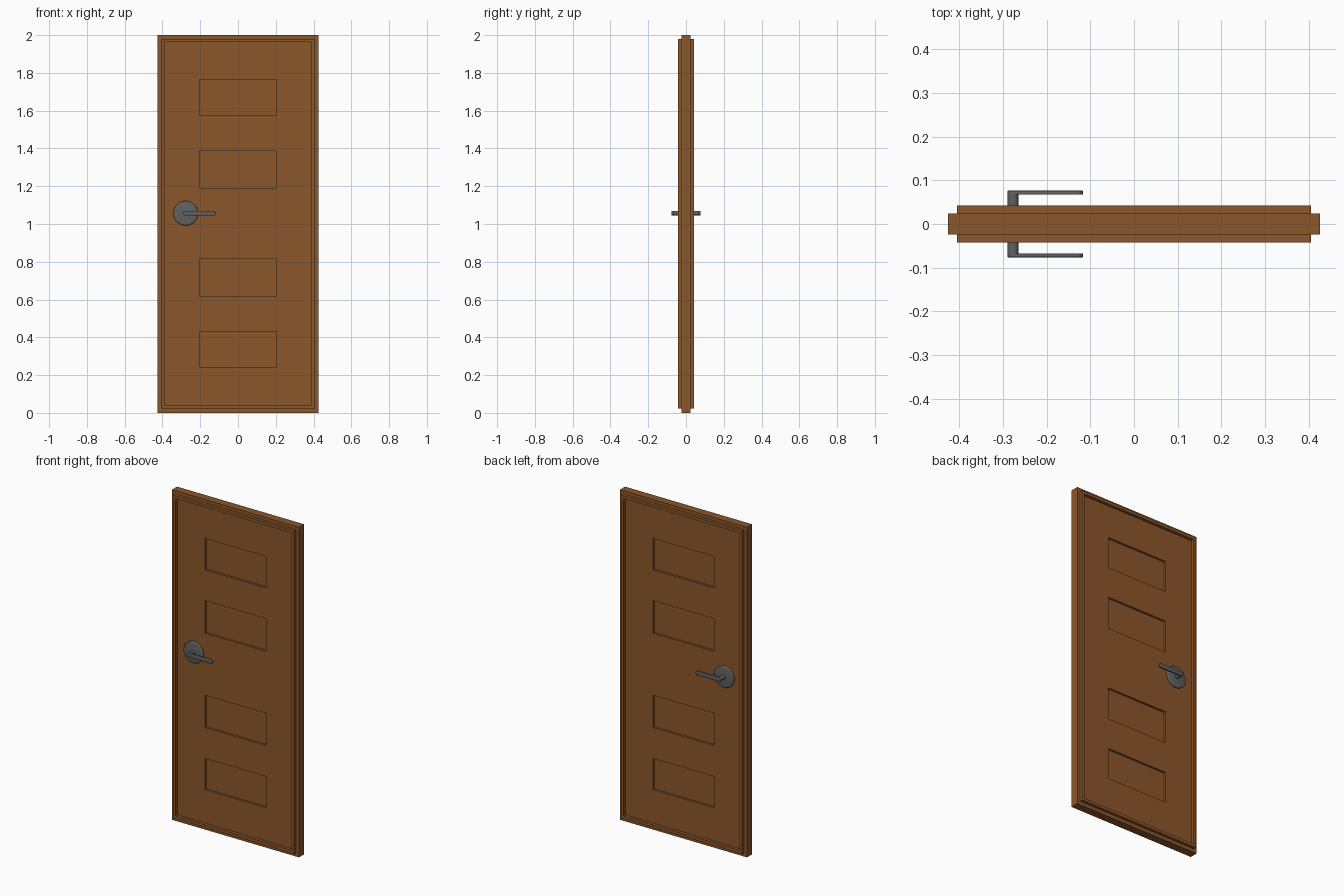
import bpy
import bmesh
import math
from mathutils import Matrix, Vector

if "Cube" in bpy.data.objects:
    bpy.data.objects.remove(bpy.data.objects["Cube"], do_unlink=True)


def make_material(name, color):
    mat = bpy.data.materials.new(name)
    mat.use_nodes = True
    mat.diffuse_color = color
    mat.node_tree.nodes["Principled BSDF"].inputs["Base Color"].default_value = color
    return mat


WOOD = make_material("brown wood", (0.26, 0.093, 0.024, 1))
METAL = make_material("grey metal", (0.12, 0.12, 0.12, 1))

HALF_W, HEIGHT = 0.426, 2.0
CORE_Y, TRIM_Y, HANDLE_Y = 0.0245, 0.0422, 0.0765
PANEL_HALF, PANEL_DEPTH = 0.2035, 0.012
PANELS = [(0.242, 0.431), (0.619, 0.814), (1.19, 1.387), (1.574, 1.764)]
HANDLE_X, HANDLE_Z = -0.277, 1.057


def finish(name, bm, mat, smooth=False):
    bmesh.ops.recalc_face_normals(bm, faces=bm.faces)
    mesh = bpy.data.meshes.new(name)
    bm.to_mesh(mesh)
    bm.free()
    mesh.materials.append(mat)
    obj = bpy.data.objects.new(name, mesh)
    bpy.context.collection.objects.link(obj)
    if smooth:
        bpy.ops.object.select_all(action="DESELECT")
        obj.select_set(True)
        bpy.context.view_layer.objects.active = obj
        bpy.ops.object.shade_smooth_by_angle(angle=math.radians(35))
    return obj


def extrude_outline(points, y0, y1):
    """Solid from an (x, z) outline extruded along y."""
    bm = bmesh.new()
    face = bm.faces.new([bm.verts.new((x, y0, z)) for x, z in points])
    out = bmesh.ops.extrude_face_region(bm, geom=[face], use_keep_orig=True)
    moved = [v for v in out["geom"] if isinstance(v, bmesh.types.BMVert)]
    bmesh.ops.translate(bm, verts=moved, vec=(0, y1 - y0, 0))
    bmesh.ops.recalc_face_normals(bm, faces=bm.faces)
    return bm


def arc(cx, cz, r, start, end, steps):
    return [(cx + r * math.cos(start + (end - start) * i / steps),
             cz + r * math.sin(start + (end - start) * i / steps))
            for i in range(steps + 1)]


def bevel_outer_rim(bm, y, width):
    rim = [e for e in bm.edges if all(abs(v.co.y - y) < 1e-5 for v in e.verts)]
    bmesh.ops.bevel(bm, geom=rim, offset=width, segments=3, profile=0.5, affect="EDGES")


# Door slab with four sunken panels on both sides
bm = bmesh.new()
bmesh.ops.create_cube(bm, size=1, matrix=Matrix.Translation((0, 0, HEIGHT / 2))
                      @ Matrix.Diagonal((2 * HALF_W, 2 * CORE_Y, HEIGHT, 1)))
cuts = [(Vector((x, 0, 0)), Vector((1, 0, 0))) for x in (-PANEL_HALF, PANEL_HALF)]
cuts += [(Vector((0, 0, z)), Vector((0, 0, 1))) for pair in PANELS for z in pair]
for co, no in cuts:
    bmesh.ops.bisect_plane(bm, geom=bm.verts[:] + bm.edges[:] + bm.faces[:],
                           plane_co=co, plane_no=no)
bm.normal_update()
sunken = []
for f in bm.faces:
    c = f.calc_center_median()
    if abs(f.normal.y) > 0.9 and abs(c.x) < PANEL_HALF:
        if any(lo < c.z < hi for lo, hi in PANELS):
            sunken.append(f)
bmesh.ops.inset_individual(bm, faces=sunken, thickness=0.0004, depth=-PANEL_DEPTH)
finish("door_slab", bm, WOOD)

for side, s in (("front", -1), ("back", 1)):
    # Raised border trim
    bm = bmesh.new()
    corners = [(-0.406, 0.022), (0.406, 0.022), (0.406, 1.98), (-0.406, 1.98)]
    face = bm.faces.new([bm.verts.new((x, s * CORE_Y, z)) for x, z in corners])
    bm.normal_update()
    bmesh.ops.inset_individual(bm, faces=[face], thickness=0.0245)
    bmesh.ops.delete(bm, geom=[face], context="FACES_ONLY")
    out = bmesh.ops.extrude_face_region(bm, geom=bm.faces[:], use_keep_orig=True)
    moved = [v for v in out["geom"] if isinstance(v, bmesh.types.BMVert)]
    bmesh.ops.translate(bm, verts=moved, vec=(0, s * (TRIM_Y - CORE_Y), 0))
    finish(side + "_border_trim", bm, WOOD)

    # Round handle plate
    ring = arc(HANDLE_X, HANDLE_Z, 0.065, 0, 2 * math.pi, 40)[:-1]
    bm = extrude_outline(ring, s * (CORE_Y - 0.002), s * 0.036)
    bevel_outer_rim(bm, s * 0.036, 0.005)
    finish(side + "_handle_plate", bm, METAL, True)

    # Handle stem
    ring = arc(HANDLE_X, HANDLE_Z, 0.0125, 0, 2 * math.pi, 24)[:-1]
    bm = extrude_outline(ring, s * 0.03, s * (HANDLE_Y - 0.004))
    finish(side + "_handle_stem", bm, METAL, True)

    # Lever with rounded ends
    r = 0.013
    outline = arc(HANDLE_X, HANDLE_Z, r, math.pi / 2, 1.5 * math.pi, 12)
    outline += arc(-0.117 - r, HANDLE_Z, r, -math.pi / 2, math.pi / 2, 12)
    bm = extrude_outline(outline, s * (HANDLE_Y - 0.009), s * HANDLE_Y)
    bevel_outer_rim(bm, s * HANDLE_Y, 0.002)
    finish(side + "_handle_lever", bm, METAL, True)
